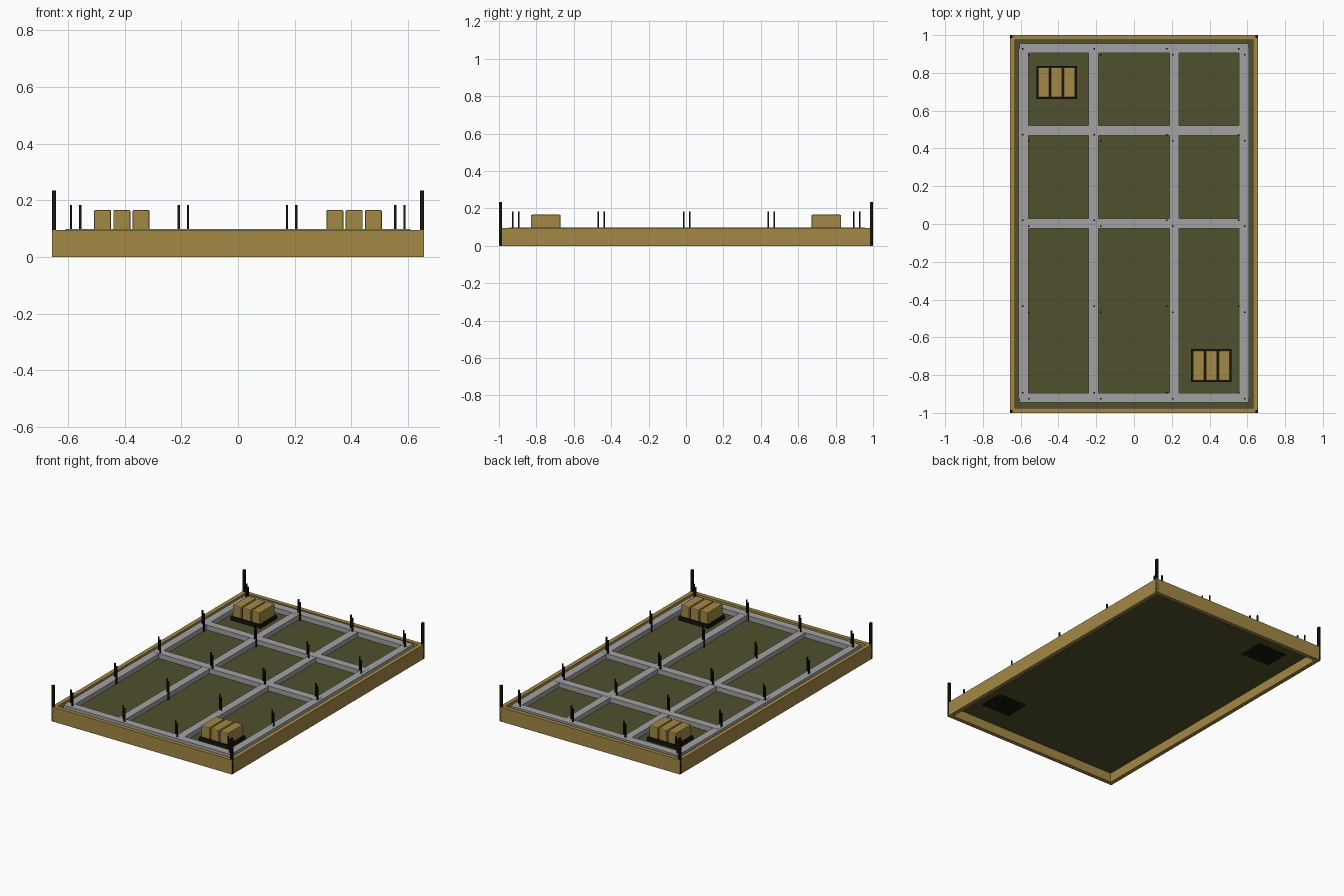
import bpy
import bmesh
from mathutils import Matrix, Vector

cube = bpy.data.objects.get("Cube")
if cube:
    bpy.data.objects.remove(cube, do_unlink=True)


def make_material(name, rgb):
    mat = bpy.data.materials.new(name)
    mat.use_nodes = True
    colour = (*rgb, 1)
    mat.diffuse_color = colour
    bsdf = next(n for n in mat.node_tree.nodes if n.type == 'BSDF_PRINCIPLED')
    bsdf.inputs["Base Color"].default_value = colour
    bsdf.inputs["Roughness"].default_value = 0.8
    return mat


wood = make_material("golden wood", (0.37, 0.25, 0.06))
olive = make_material("olive canvas", (0.08, 0.08, 0.027))
grey = make_material("grey metal", (0.36, 0.36, 0.37))
black = make_material("dark iron", (0.007, 0.008, 0.004))


def add_boxes(name, mat, boxes, bevel=0):
    """One object made of axis-aligned boxes, each given as (low, high) corners."""
    bm = bmesh.new()
    for low, high in boxes:
        low, high = Vector(low), Vector(high)
        bmesh.ops.create_cube(bm, size=1, matrix=Matrix.Translation((low + high) / 2)
                              @ Matrix.Diagonal((*(high - low), 1)))
    mesh = bpy.data.meshes.new(name)
    bm.to_mesh(mesh)
    bm.free()
    mesh.materials.append(mat)
    obj = bpy.data.objects.new(name, mesh)
    bpy.context.collection.objects.link(obj)
    if bevel:
        mod = obj.modifiers.new("soft edges", 'BEVEL')
        mod.width = bevel
        mod.segments = 2
    return obj


W, L, H = 0.657, 1.0, 0.095   # half width, half length, rim height
T = 0.027                     # rim thickness
FLOOR, BEAM_TOP = 0.066, 0.098

# Wooden rim: two long boards and two short boards between them
add_boxes("rim_sides", wood,
          [((min(s * W, s * (W - T)), -L, 0), (max(s * W, s * (W - T)), L, H)) for s in (-1, 1)])
add_boxes("rim_ends", wood,
          [((T - W, min(s * L, s * (L - T)), 0), (W - T, max(s * L, s * (L - T)), H)) for s in (-1, 1)])

# Canvas floor panel
add_boxes("floor_panel", olive, [((T - W, T - L, FLOOR - 0.004), (W - T, L - T, FLOOR))])

# Grey lattice resting on the floor
B = 0.026
add_boxes("long_beams", grey,
          [((x - B, -0.925, FLOOR), (x + B, 0.93, BEAM_TOP - 0.001))
           for x in (-0.585, -0.215, 0.213, 0.583)])
cross = [(0.93, 0.607), (0.495, 0.593), (0.002, 0.593), (-0.92, 0.607)]
add_boxes("cross_beams", grey,
          [((-half, y - B, FLOOR), (half, y + B, BEAM_TOP)) for y, half in cross])

# Heavy posts in the rim corners
P = 0.0075
add_boxes("corner_posts", black,
          [((sx * (W - P) - P, sy * (L - P) - P, 0.002), (sx * (W - P) + P, sy * (L - P) + P, 0.235))
           for sx in (-1, 1) for sy in (-1, 1)])

# Thin rods standing in diagonal pairs at the grid points
R = 0.004
rods = []
for x in (-0.573, -0.193, 0.189, 0.571):
    for y in (0.913, 0.457, 0.003, -0.452, -0.909):
        for s in (-1, 1):
            cx, cy = x + s * 0.0165, y - s * 0.016
            rods.append(((cx - R, cy - R, FLOOR), (cx + R, cy + R, 0.184)))
add_boxes("rod_pairs", black, rods)

# Two trays with three crates each, in opposite corners
for side, s in (("left", 1), ("right", -1)):
    cx, cy = s * 0.41, s * -0.75
    add_boxes(side + "_tray", black,
              [((cx - 0.107, cy - 0.087, FLOOR - 0.005), (cx + 0.107, cy + 0.087, 0.09))])
    crates = add_boxes(side + "_crates", wood,
                       [((cx + dx - 0.03, cy - 0.079, 0.088), (cx + dx + 0.03, cy + 0.079, 0.166))
                        for dx in (-0.068, 0, 0.068)], bevel=0.005)
